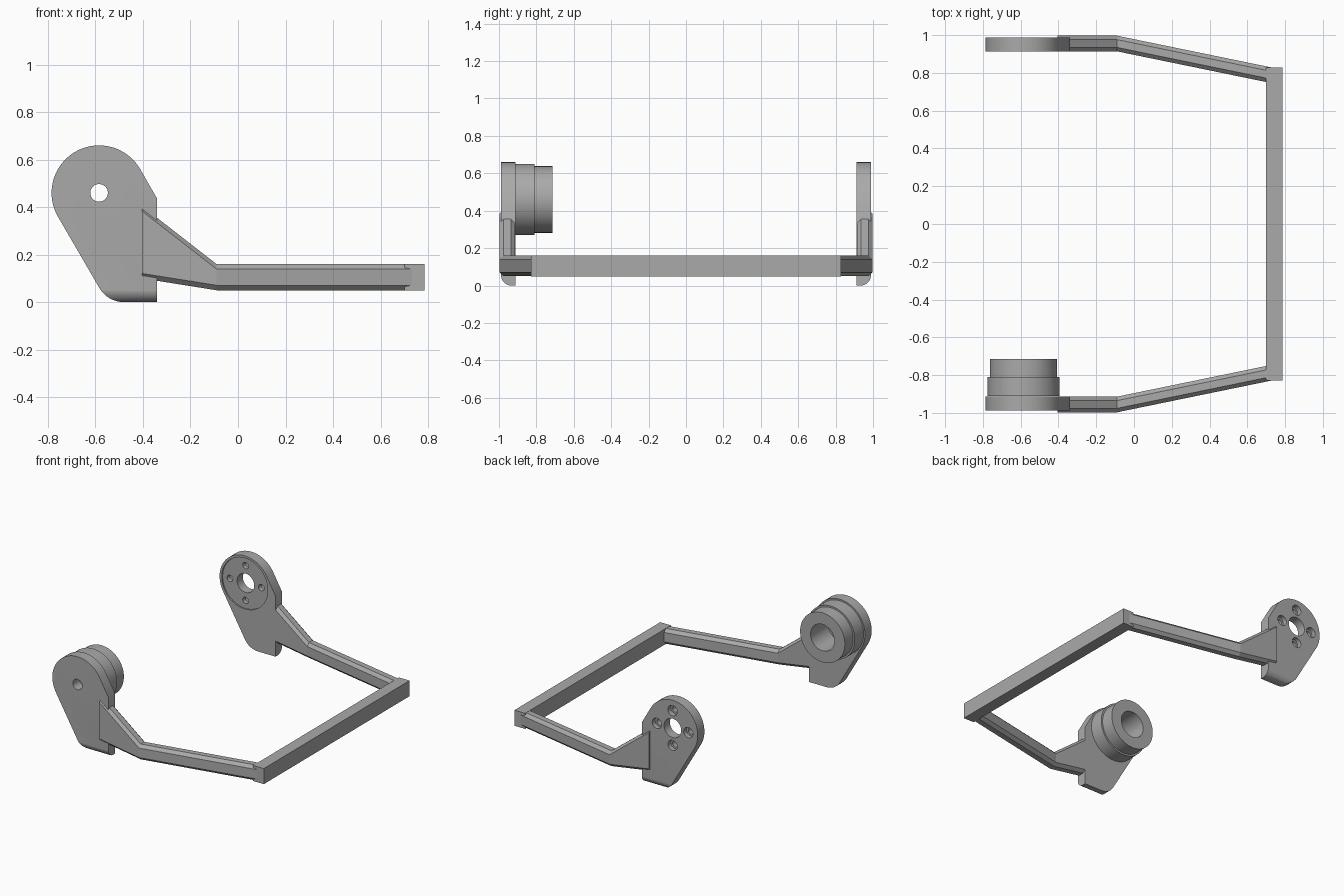
import bpy
import bmesh
from math import sin, cos, pi, radians

cube = bpy.data.objects.get("Cube")
if cube:
    bpy.data.objects.remove(cube, do_unlink=True)

grey = bpy.data.materials.new("mid grey")
grey.use_nodes = True
tone = (0.4, 0.4, 0.4, 1)
grey.diffuse_color = tone
grey.node_tree.nodes["Principled BSDF"].inputs["Base Color"].default_value = tone

PIVOT_X, PIVOT_Z = -0.585, 0.46
INNER, OUTER = 0.912, 0.988      # plate thickness range, measured along y


def loft(name, rings, closed=False):
    """Skin matching rings of points; cap the ends unless closed on itself."""
    bm = bmesh.new()
    loops = [[bm.verts.new(p) for p in ring] for ring in rings]
    n = len(rings[0])
    pairs = list(zip(loops, loops[1:])) + ([(loops[-1], loops[0])] if closed else [])
    for a, b in pairs:
        for i in range(n):
            j = (i + 1) % n
            bm.faces.new((a[i], a[j], b[j], b[i]))
    if not closed:
        bm.faces.new(loops[0])
        bm.faces.new(loops[-1])
    bmesh.ops.recalc_face_normals(bm, faces=bm.faces)
    mesh = bpy.data.meshes.new(name)
    bm.to_mesh(mesh)
    bm.free()
    mesh.materials.append(grey)
    obj = bpy.data.objects.new(name, mesh)
    bpy.context.collection.objects.link(obj)
    return obj


def arc(cx, cz, r, start, end, steps):
    angles = [radians(start + (end - start) * i / steps) for i in range(steps + 1)]
    return [(cx + r * cos(a), cz + r * sin(a)) for a in angles]


def disc(r, y, dx=0, dz=0, steps=48):
    ring = arc(PIVOT_X + dx, PIVOT_Z + dz, r, 0, 360, steps)[:-1]
    return [(x, y, z) for x, z in ring]


def drill(r, y0, y1, dx=0, dz=0):
    return loft("drill", [disc(r, y0, dx, dz), disc(r, y1, dx, dz)])


def boolean(obj, tool, operation):
    """Apply a boolean and throw the tool away."""
    tool.hide_render = True
    mod = obj.modifiers.new("cut", "BOOLEAN")
    mod.operation, mod.solver, mod.object = operation, "EXACT", tool
    with bpy.context.temp_override(object=obj, active_object=obj, selected_objects=[obj]):
        bpy.ops.object.modifier_apply(modifier=mod.name)
    bpy.data.objects.remove(tool, do_unlink=True)


def smooth(obj):
    bpy.ops.object.select_all(action="DESELECT")
    obj.select_set(True)
    bpy.context.view_layer.objects.active = obj
    bpy.ops.object.shade_smooth_by_angle(angle=radians(30))


def pivot_plate(name, side):
    # Teardrop outline, rounded along its outer bottom edge
    outline = arc(PIVOT_X, PIVOT_Z, 0.2, 30, 210, 40)
    outline += arc(-0.48, 0.12, 0.12, 210, 270, 12)
    outline += [(-0.34, 0), (-0.34, 0.435)]
    plate = loft(name, [[(x, side * y, z) for x, z in outline] for y in (INNER, OUTER)])
    r = 0.055
    section = arc(OUTER - r, r, r, -90, 0, 10) + [(OUTER, 0.8), (INNER - 0.1, 0.8), (INNER - 0.1, 0)]
    # keep the envelope just clear of the flat outer face
    section = [(y + 0.0005, z - 0.0002) for y, z in section]
    envelope = loft("envelope", [[(x, side * y, z) for y, z in section] for x in (-1, 0)])
    boolean(plate, envelope, "INTERSECT")
    return plate


def arm(name, side):
    # Chamfered bar: x, inner y, bottom z, top z at each station
    stations = [(-0.405, 0.914, 0.1, 0.405), (-0.09, 0.914, 0.05, 0.16), (0.737, 0.744, 0.05, 0.16)]
    c, w = 0.021, 0.083
    rings = []
    for x, y, lo, hi in stations:
        o = y + w
        section = [(y + c, lo), (o - c, lo), (o, lo + c), (o, hi - c),
                   (o - c, hi), (y + c, hi), (y, hi - c), (y, lo + c)]
        rings.append([(x, side * q, z) for q, z in section])
    return loft(name, rings)


# Side arms, mirrored front and back
arm("front_arm", -1)
arm("back_arm", 1)

# Cross bar joining the arms
loft("cross_bar", [[(0.7, y, 0.049), (0.785, y, 0.049), (0.785, y, 0.161), (0.7, y, 0.161)]
                   for y in (-0.828, 0.828)])

# Front plate with a small shaft hole
front_plate = pivot_plate("front_plate", -1)
boolean(front_plate, drill(0.037, -1.1, -0.8), "DIFFERENCE")
smooth(front_plate)

# Stepped hollow collar on the inside of the front plate
collar_profile = [(0.095, -0.911), (0.19, -0.911), (0.19, -0.81),
                  (0.178, -0.81), (0.178, -0.715), (0.095, -0.715)]
collar = loft("stepped_collar", [disc(r, y, steps=64) for r, y in collar_profile], closed=True)
smooth(collar)

# Back plate with a shallow round recess, a centre hole and four counterbored holes
back_plate = pivot_plate("back_plate", 1)
boolean(back_plate, drill(0.183, 0.8, INNER + 0.01), "DIFFERENCE")
boolean(back_plate, drill(0.068, 0.8, 1.1), "DIFFERENCE")
for k in range(4):
    dx, dz = 0.125 * cos(k * pi / 2), 0.125 * sin(k * pi / 2)
    boolean(back_plate, drill(0.023, 0.8, 1.1, dx, dz), "DIFFERENCE")
    boolean(back_plate, drill(0.037, 0.955, 1.1, dx, dz), "DIFFERENCE")
smooth(back_plate)
